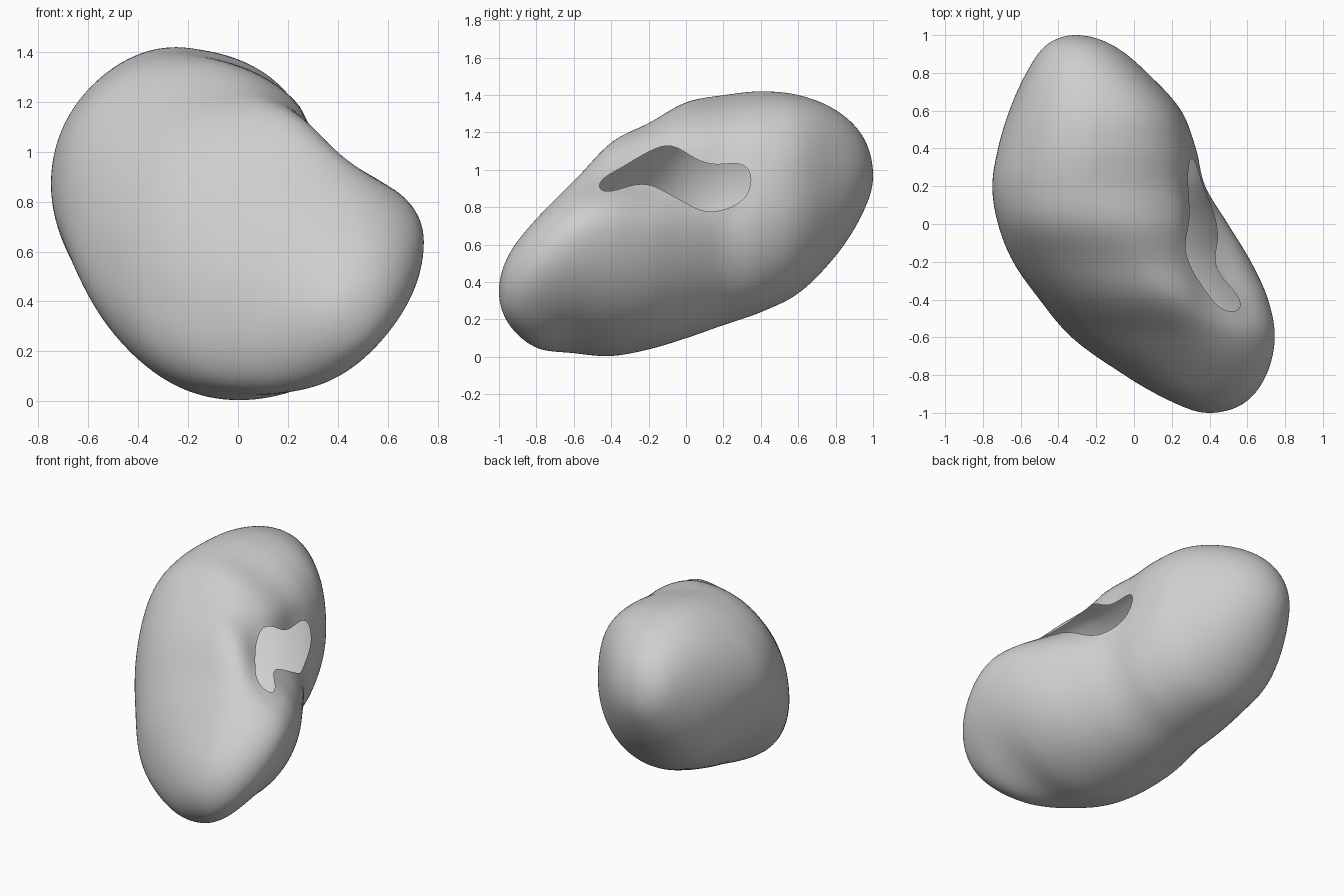
import bpy, bmesh, math
from mathutils import Vector

if "Cube" in bpy.data.objects:
    bpy.data.objects.remove(bpy.data.objects["Cube"])

# Cross-sections along y: y, x range, z range, tilt, and bulge at the four diagonals (UR, UL, LL, LR)
ROWS = [
    (-1.00,  0.40, 0.40, 0.35, 0.35,   0.15,  0.00, 0.00,  0.00,  0.00),
    (-0.95,  0.22, 0.58, 0.18, 0.54,   0.22,  0.00, 0.00,  0.00,  0.00),
    (-0.80, -0.05, 0.70, 0.05, 0.74,   0.32, -0.02, 0.04,  0.00, -0.04),
    (-0.60, -0.33, 0.745, 0.02, 0.95,  0.32, -0.08, 0.06,  0.00,  0.00),
    (-0.40, -0.50, 0.71, 0.005, 1.15,  0.17, -0.17, 0.05,  0.00,  0.00),
    (-0.20, -0.64, 0.62, 0.04, 1.25,   0.02, -0.11, 0.03, -0.02,  0.00),
    ( 0.00, -0.72, 0.50, 0.10, 1.36,  -0.08, -0.02, 0.02, -0.06,  0.00),
    ( 0.20, -0.75, 0.38, 0.17, 1.40,  -0.14,  0.07, -0.02, -0.04, 0.00),
    ( 0.40, -0.72, 0.33, 0.24, 1.42,  -0.12,  0.08, -0.02, -0.01, 0.02),
    ( 0.60, -0.66, 0.25, 0.34, 1.40,  -0.06,  0.07, 0.01,  0.03,  0.02),
    ( 0.80, -0.57, 0.07, 0.54, 1.32,   0.00,  0.03, 0.03,  0.03,  0.02),
    ( 0.95, -0.46, -0.12, 0.78, 1.17,  0.00,  0.00, 0.00,  0.00,  0.00),
    ( 1.00, -0.31, -0.31, 0.97, 0.97,  0.00,  0.00, 0.00,  0.00,  0.00),
]
# Opening outline seen from the right (y, z)
HOLE = [(-.48, .91), (-.45, .96), (-.36, 1.0), (-.22, 1.09), (-.12, 1.14), (-.04, 1.12),
        (.06, 1.05), (.15, 1.02), (.25, 1.04), (.32, 1.04), (.36, .98), (.35, .89),
        (.30, .82), (.20, .78), (.10, .76), (.06, .79), (-.05, .85), (-.20, .93),
        (-.28, .93), (-.36, .89), (-.44, .875)]
HOLE = [Vector(p) for p in HOLE]
RINGS, SEGS = 110, 128
TH = [math.acos(max(-1, min(1, -r[0]))) for r in ROWS]


def slope(i, c):
    a, b = max(i - 1, 0), min(i + 1, len(ROWS) - 1)
    return (ROWS[b][c] - ROWS[a][c]) / (TH[b] - TH[a])


def section(th):
    """Smoothly interpolated section values at angle th (y = -cos th)."""
    i = 0
    while i < len(TH) - 2 and th > TH[i + 1]:
        i += 1
    h = TH[i + 1] - TH[i]
    u = (th - TH[i]) / h
    out = []
    for c in range(1, 10):
        out.append((2*u**3 - 3*u*u + 1) * ROWS[i][c] + (u**3 - 2*u*u + u) * h * slope(i, c)
                   + (3*u*u - 2*u**3) * ROWS[i + 1][c] + (u**3 - u*u) * h * slope(i + 1, c))
    return out


def point(th, t):
    x0, x1, z0, z1, tilt, *diag = section(th)
    k = int(t / (math.pi / 2)) % 4
    r = 1 + diag[k] * math.sin(2 * t) ** 2
    p = Vector(((x0 + x1) / 2 + (x1 - x0) / 2 * r * math.cos(t), -math.cos(th),
                (z0 + z1) / 2 + (z1 - z0) / 2 * r * math.sin(t + math.asin(tilt))))
    # funnel around the opening
    q = p - Vector((0.40 - 0.15 * p.y, 0, 0.97))
    f = math.exp(-(q.x**2 / 0.04 + (q.y + 0.02)**2 / 0.10 + q.z**2 / 0.03))
    return p - Vector((0.08, 0, 0.04)) * f


def inside(p):
    hit = False
    for a, b in zip(HOLE, HOLE[1:] + HOLE[:1]):
        if (a.y > p.y) != (b.y > p.y) and p.x < a.x + (p.y - a.y) * (b.x - a.x) / (b.y - a.y):
            hit = not hit
    return hit


def nearest(p):
    best = None
    for a, b in zip(HOLE, HOLE[1:] + HOLE[:1]):
        d = b - a
        q = a + d * max(0, min(1, (p - a).dot(d) / d.dot(d)))
        if best is None or (q - p).length < (best - p).length:
            best = q
    return best


# Body shell
bm = bmesh.new()
front = bm.verts.new((0.40, -1.0, 0.35))
back = bm.verts.new((-0.31, 1.0, 0.97))
rings = [[bm.verts.new(point(math.pi * i / RINGS, 2 * math.pi * j / SEGS)) for j in range(SEGS)]
         for i in range(1, RINGS)]
for j in range(SEGS):
    n = (j + 1) % SEGS
    bm.faces.new((front, rings[0][j], rings[0][n]))
    bm.faces.new((back, rings[-1][n], rings[-1][j]))
    for a, b in zip(rings, rings[1:]):
        bm.faces.new((a[j], b[j], b[n], a[n]))
bmesh.ops.recalc_face_normals(bm, faces=bm.faces)

# Opening in the right side, with its rim drawn onto the outline
cut = []
for f in bm.faces:
    c = f.calc_center_median()
    if c.x > 0.1 and inside(Vector((c.y, c.z))):
        cut.append(f)
bmesh.ops.delete(bm, geom=cut, context='FACES')
rim = [v for v in bm.verts if v.is_boundary]
for v in rim:
    q = nearest(Vector((v.co.y, v.co.z)))
    v.co.y, v.co.z = q.x, q.y
for step in range(12):
    new = {}
    for v in rim:
        near = [e.other_vert(v).co for e in v.link_edges if e.is_boundary]
        new[v] = v.co * 0.5 + sum(near, Vector()) * (0.5 / len(near))
    for v, co in new.items():
        v.co = co
# Relax the strip next to the rim
strip = {e.other_vert(v) for v in rim for e in v.link_edges} - set(rim)
strip |= {e.other_vert(v) for v in strip for e in v.link_edges} - set(rim)
for step in range(4):
    bmesh.ops.smooth_vert(bm, verts=list(strip), factor=0.5,
                          use_axis_x=True, use_axis_y=True, use_axis_z=True)
for f in bm.faces:
    f.smooth = True

mesh = bpy.data.meshes.new("body_shell")
bm.to_mesh(mesh)
bm.free()
grey = bpy.data.materials.new("light grey")
grey.diffuse_color = (0.62, 0.62, 0.62, 1)
grey.use_nodes = True
grey.node_tree.nodes["Principled BSDF"].inputs["Base Color"].default_value = grey.diffuse_color
mesh.materials.append(grey)
body = bpy.data.objects.new("body_shell", mesh)
bpy.context.collection.objects.link(body)
